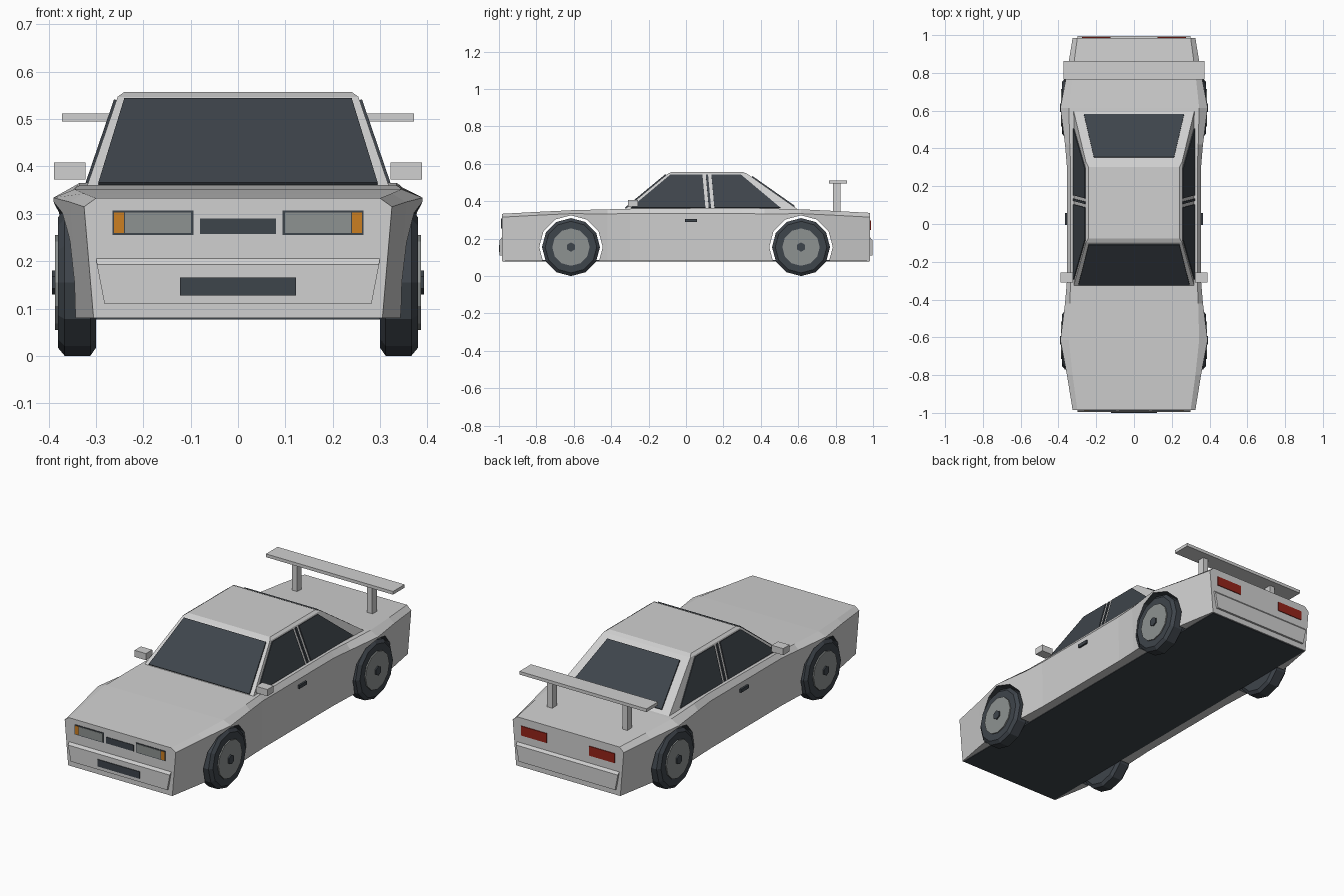
import bpy, bmesh, math
from mathutils import Vector

cube = bpy.data.objects.get("Cube")
if cube:
    bpy.data.objects.remove(cube, do_unlink=True)


def material(name, rgb):
    m = bpy.data.materials.new(name)
    m.use_nodes = True
    m.diffuse_color = (*rgb, 1)
    m.node_tree.nodes["Principled BSDF"].inputs["Base Color"].default_value = (*rgb, 1)
    return m


PAINT = material("light grey paint", (0.63, 0.63, 0.63))
DARK = material("dark slate", (0.048, 0.058, 0.07))
METAL = material("mid grey", (0.27, 0.29, 0.285))
ORANGE = material("orange", (0.6, 0.21, 0.015))
RED = material("red", (0.30, 0.017, 0.01))


def loft(name, rings, mat):
    """Skin a list of equal-length point rings and cap both ends."""
    bm = bmesh.new()
    vs = [[bm.verts.new(p) for p in ring] for ring in rings]
    n = len(vs[0])
    for a, b in zip(vs, vs[1:]):
        for i in range(n):
            j = (i + 1) % n
            bm.faces.new((a[i], a[j], b[j], b[i]))
    bm.faces.new(vs[0])
    bm.faces.new(vs[-1])
    bmesh.ops.recalc_face_normals(bm, faces=bm.faces)
    mesh = bpy.data.meshes.new(name)
    bm.to_mesh(mesh)
    bm.free()
    mesh.materials.append(mat)
    obj = bpy.data.objects.new(name, mesh)
    bpy.context.collection.objects.link(obj)
    return obj


def prism(name, points, offset, mat):
    """Extrude a flat polygon by an offset vector."""
    base = [Vector(p) for p in points]
    return loft(name, [base, [p + Vector(offset) for p in base]], mat)


def box(name, x, y, z, mat):
    corners = [(x[0], y[0]), (x[1], y[0]), (x[1], y[1]), (x[0], y[1])]
    return prism(name, [(a, b, z[0]) for a, b in corners], (0, 0, z[1] - z[0]), mat)


def disc_stack(name, profile, y, z, mat, sides=12):
    """Turned part around the x axis from (x, radius) pairs."""
    turn = [2 * math.pi * i / sides for i in range(sides)]
    return loft(name, [[(x, y + r * math.sin(t), z + r * math.cos(t)) for t in turn]
                       for x, r in profile], mat)


# Body: sections of distance, deck, shoulder and sill half widths, shoulder and deck heights
HALF = [(0.3, 0.335, 0.355, 0.35, 0.335, 0.36),
        (0.42, 0.34, 0.365, 0.355, 0.332, 0.357),
        (0.615, 0.345, 0.39, 0.365, 0.334, 0.352),
        (0.8, 0.325, 0.355, 0.338, 0.325, 0.343),
        (0.985, 0.30, 0.325, 0.305, 0.315, 0.333)]


def section(side, s):
    y, deck, shoulder, sill, zs, zt = s
    zt += 0.005 if side > 0 else 0
    right = [(sill, 0.08), (shoulder, zs), (deck, zt)]
    outline = right + [(-x, z) for x, z in reversed(right)]
    return [(x, side * y, z) for x, z in outline]


body = loft("body", [section(-1, s) for s in reversed(HALF)] + [section(1, s) for s in HALF], PAINT)
body.data.materials.append(DARK)

# Wheel arches
AXLE, HUB_Z = 0.615, 0.155
for side in (-1, 1):
    cutter = disc_stack("arch_cutter", [(-0.6, 0.17), (0.6, 0.17)], side * AXLE, HUB_Z, DARK)
    cutter.hide_render = True
    cutter.hide_set(True)
    cut = body.modifiers.new("arch", "BOOLEAN")
    cut.operation = "DIFFERENCE"
    cut.solver = "EXACT"
    cut.material_mode = "TRANSFER"
    cut.object = cutter

# Floor
box("floor", (-0.30, 0.30), (-0.98, 0.98), (0.077, 0.085), DARK)

# Wheels
for end, side_y in (("front", -1), ("rear", 1)):
    for hand, s in (("left", 1), ("right", -1)):
        y = side_y * AXLE
        parts = [("tyre", [(0.30, 0.138), (0.312, 0.155), (0.366, 0.155), (0.38, 0.138)], DARK),
                 ("rim", [(0.35, 0.10), (0.386, 0.10)], METAL),
                 ("hub", [(0.37, 0.025), (0.393, 0.025)], DARK)]
        for part, profile, mat in parts:
            sides = 6 if part == "hub" else 12
            disc_stack(f"{end}_{hand}_{part}", [(s * x, r) for x, r in profile], y, HUB_Z, mat, sides)


# Cabin
def cabin_ring(z, inset=0):
    f = (z - 0.355) / 0.19
    x, front, rear = 0.32 - 0.065 * f - inset, -0.33 + 0.23 * f + inset, 0.60 - 0.27 * f - inset
    return [(x, front, z), (x, rear, z), (-x, rear, z), (-x, front, z)]


loft("cabin", [cabin_ring(0.34), cabin_ring(0.547), cabin_ring(0.557, 0.01)], PAINT)


# Windscreen and rear window
def cross_window(name, corner, low, high, offset):
    pts = []
    for (x, z) in (low, high):
        y = cabin_ring(z)[corner][1]
        pts.append([(-x, y, z), (x, y, z)])
    prism(name, pts[0] + pts[1][::-1], offset, DARK)


cross_window("windscreen", 0, (0.295, 0.361), (0.24, 0.54), (0, -0.004, 0.005))
cross_window("rear_window", 2, (0.265, 0.37), (0.212, 0.53), (0, 0.004, 0.005))

# Side windows, split by a double pillar
PANES = {"front_side_window": [(-0.295, 0.364), (-0.085, 0.54), (0.088, 0.54), (0.104, 0.364)],
         "pillar_window": [(0.122, 0.364), (0.106, 0.54), (0.118, 0.54), (0.134, 0.364)],
         "rear_side_window": [(0.152, 0.364), (0.136, 0.54), (0.295, 0.54), (0.505, 0.364)]}
for hand, s in (("left", 1), ("right", -1)):
    for name, pane in PANES.items():
        prism(f"{hand}_{name}", [(s * cabin_ring(z)[0][0], y, z) for y, z in pane],
              (s * 0.005, 0, 0.002), DARK)

# Bumpers
for name, s in (("front_bumper", -1), ("rear_bumper", 1)):
    rows = [(0.282, 0.97, 0.11), (0.282, 0.996, 0.11), (0.298, 0.996, 0.193), (0.30, 0.98, 0.212)]
    loft(name, [[(h * x, s * y, z) for x, y, z in rows] for h in (-1, 1)], PAINT)


# Lamps and grilles
def plate(name, x, z, s, depth, mat):
    box(name, x, (s * 0.98, s * depth), z, mat)


plate("upper_grille", (-0.08, 0.08), (0.257, 0.29), -1, 0.988, DARK)
plate("lower_grille", (-0.123, 0.123), (0.128, 0.165), -1, 1.0, DARK)
for hand, s in (("left", 1), ("right", -1)):
    plate(f"{hand}_headlamp_frame", (s * 0.094, s * 0.265), (0.255, 0.307), -1, 0.988, DARK)
    plate(f"{hand}_headlamp", (s * 0.099, s * 0.239), (0.259, 0.303), -1, 0.990, METAL)
    plate(f"{hand}_indicator", (s * 0.241, s * 0.262), (0.259, 0.303), -1, 0.990, ORANGE)
    plate(f"{hand}_tail_lamp", (s * 0.125, s * 0.275), (0.247, 0.297), 1, 0.989, RED)

    # Mirrors, door handles and wing posts
    box(f"{hand}_mirror", (s * 0.322, s * 0.389), (-0.31, -0.257), (0.373, 0.408), PAINT)
    box(f"{hand}_door_handle", (s * 0.345, s * 0.364), (-0.005, 0.058), (0.288, 0.306), DARK)
    box(f"{hand}_wing_post", (s * 0.205, s * 0.235), (0.787, 0.825), (0.33, 0.50), PAINT)

# Rear wing
box("rear_wing", (-0.372, 0.372), (0.765, 0.862), (0.495, 0.512), PAINT)
